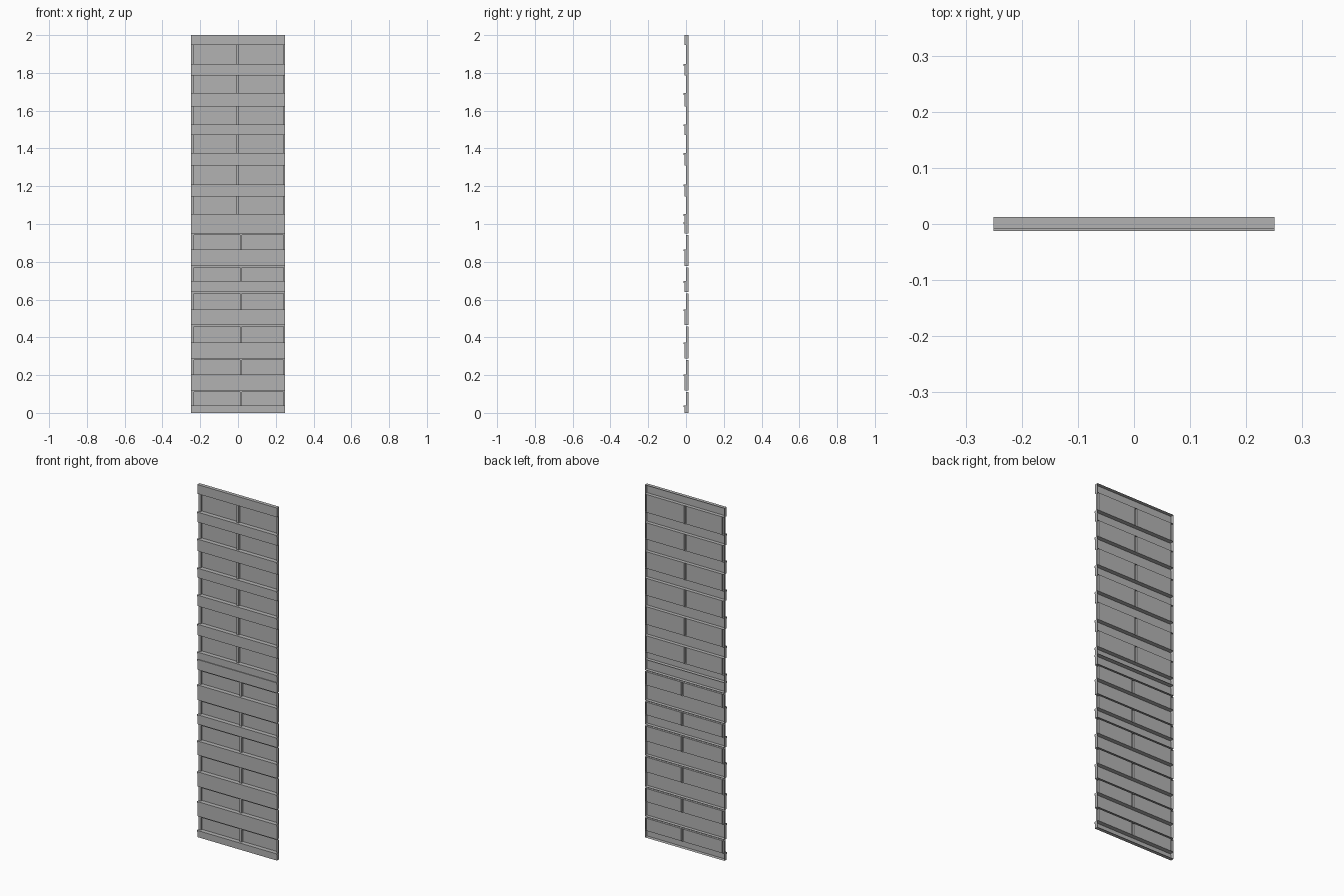
import bpy, bmesh

if "Cube" in bpy.data.objects:
    bpy.data.objects.remove(bpy.data.objects["Cube"])

HALF = 0.25      # half width
BACK = 0.0125    # rear boards
LIP = -0.0125    # front of the rail lips
RAIL = -0.008    # front of the rail bodies
STRIP = 0.001    # front of the upright battens

grey = bpy.data.materials.new("dark_grey")
grey.diffuse_color = (0.45, 0.45, 0.45, 1)
grey.use_nodes = True
grey.node_tree.nodes["Principled BSDF"].inputs["Base Color"].default_value = grey.diffuse_color


def finish(bm, name):
    me = bpy.data.meshes.new(name)
    bm.normal_update()
    bm.to_mesh(me)
    bm.free()
    me.materials.append(grey)
    ob = bpy.data.objects.new(name, me)
    bpy.context.collection.objects.link(ob)


def skin(bm, first, second):
    """Skin two matching point rows; rows ordered so fronts face -y."""
    a = [bm.verts.new(p) for p in first]
    b = [bm.verts.new(p) for p in second]
    for i in range(len(a) - 1):
        bm.faces.new((a[i], a[i + 1], b[i + 1], b[i]))
    return a, b


def across(bm, prof):
    """Sweep a (y, z) profile over the full width."""
    return skin(bm, [(-HALF, y, z) for y, z in prof],
                [(HALF, y, z) for y, z in prof])


def rail(name, top, bottom, lip):
    """Open-backed horizontal rail, with a small lip along its top edge."""
    bm = bmesh.new()
    prof = [(BACK, top), (RAIL, top)]
    if lip:
        prof = [(BACK, top), (LIP, top), (LIP, top - 0.009), (RAIL, top - 0.009)]
    prof += [(RAIL, bottom), (BACK, bottom)]
    for row, sign in zip(across(bm, prof), (-1, 1)):
        f = bm.faces.new(row)
        f.normal_update()
        if f.normal.x * sign < 0:
            f.normal_flip()
    finish(bm, name)


def boards(name, top, bottom, mid, edge):
    """Two recessed boards with upright battens at the sides and middle."""
    bm = bmesh.new()
    if edge:  # thin horizontal batten under the rail
        across(bm, [(STRIP, top), (STRIP, top - edge), (BACK, top - edge)])
        top -= edge
    prof = [(-HALF, BACK)]
    for x0, x1 in ((-HALF, -0.234), mid, (0.24, HALF)):
        prof += [(x0, BACK), (x0, STRIP), (x1, STRIP), (x1, BACK)]
    prof = prof[1:]
    # right to left, so top-to-bottom faces look towards -y
    prof.reverse()
    skin(bm, [(x, y, top) for x, y in prof], [(x, y, bottom) for x, y in prof])
    finish(bm, name)


# (top, bottom) of the rails in the two stacked panels
upper = [(2.0, 1.948), (1.846, 1.787), (1.693, 1.623), (1.528, 1.472),
         (1.375, 1.311), (1.21, 1.146), (1.052, 1.01)]
lower = [(1.01, 0.95), (0.866, 0.778), (0.697, 0.641), (0.548, 0.466),
         (0.373, 0.288), (0.204, 0.119), (0.04, 0.0)]

for label, rails, mid, edge in (("upper", upper, (-0.010, 0.004), 0),
                                ("lower", lower, (0.01, 0.022), 0.008)):
    for i, (top, bottom) in enumerate(rails):
        rail(f"{label}_rail_{i + 1}", top, bottom, top < 2)
        if i + 1 < len(rails):
            boards(f"{label}_boards_{i + 1}", bottom, rails[i + 1][0], mid, edge)
